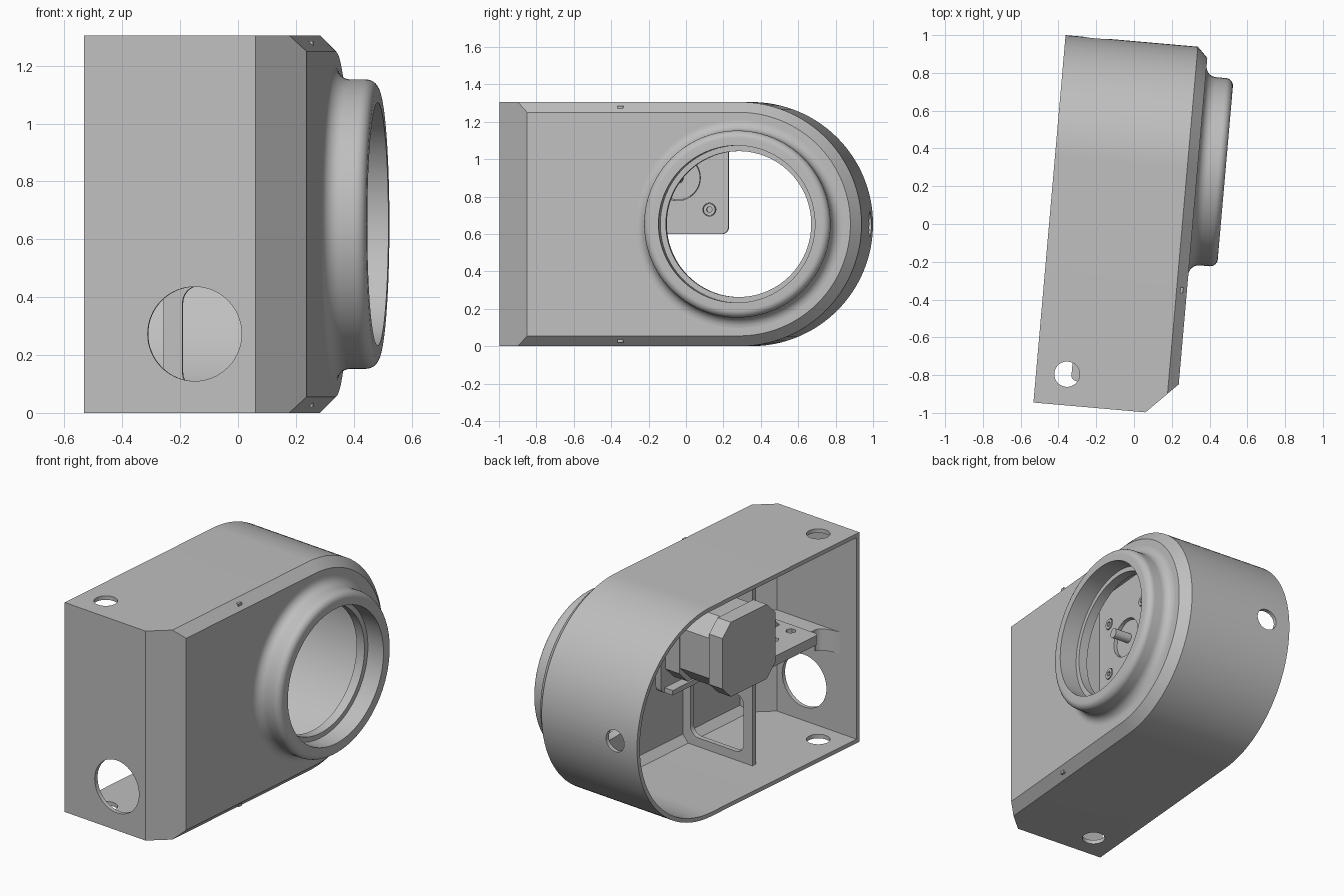
import bpy, bmesh, math
from mathutils import Vector, Matrix

cube = bpy.data.objects.get("Cube")
if cube:
    bpy.data.objects.remove(cube)

grey = bpy.data.materials.new("plain grey")
grey.use_nodes = True
colour = (0.52, 0.52, 0.52, 1)
grey.diffuse_color = colour
grey.node_tree.nodes["Principled BSDF"].inputs["Base Color"].default_value = colour

# Whole model is turned slightly about the vertical axis
TURN = Matrix.Rotation(math.radians(-5), 4, "Z")
BACK, FACE, END, H = -0.448, 0.31, -0.988, 1.305
MID, ARC_V, WALL = H / 2, 0.312, 0.025
MOTOR_V, MOTOR_Z = -0.042, 0.9


def finish(name, bm):
    bmesh.ops.recalc_face_normals(bm, faces=bm.faces)
    mesh = bpy.data.meshes.new(name)
    bm.to_mesh(mesh)
    bm.free()
    mesh.materials.append(grey)
    ob = bpy.data.objects.new(name, mesh)
    bpy.context.collection.objects.link(ob)
    ob.matrix_world = TURN
    return ob


def loft(bm, rings):
    loops = [[bm.verts.new(p) for p in ring] for ring in rings]
    for a, b in zip(loops, loops[1:]):
        for i in range(len(a)):
            j = (i + 1) % len(a)
            bm.faces.new((a[i], a[j], b[j], b[i]))
    return loops


def prism(name, points, axis, lo, hi):
    """Extrude a 2D outline along axis x, y or z."""
    place = {"x": lambda p, d: (d, p[0], p[1]),
             "y": lambda p, d: (p[0], d, p[1]),
             "z": lambda p, d: (p[0], p[1], d)}[axis]
    bm = bmesh.new()
    loops = loft(bm, [[place(p, d) for p in points] for d in (lo, hi)])
    for loop in loops:
        bm.faces.new(loop)
    return finish(name, bm)


def outline(a0, a1, b0, b1, r, steps=6):
    """Rectangle with rounded corners, or chamfered ones when steps is 1."""
    pts = []
    for k, (a, b) in enumerate([(a1 - r, b1 - r), (a0 + r, b1 - r),
                                (a0 + r, b0 + r), (a1 - r, b0 + r)]):
        for i in range(steps + 1):
            t = math.pi / 2 * (k + i / steps)
            pts.append((a + r * math.cos(t), b + r * math.sin(t)))
    return pts


def circle(a, b, r, n=48):
    return [(a + r * math.cos(2 * math.pi * i / n), b + r * math.sin(2 * math.pi * i / n))
            for i in range(n)]


def box(name, x0, x1, y0, y1, z0, z1):
    return prism(name, [(x0, y0), (x1, y0), (x1, y1), (x0, y1)], "z", z0, z1)


def cut(target, *cutters):
    for c in cutters:
        c.hide_render = True
        mod = target.modifiers.new("cut", "BOOLEAN")
        mod.operation, mod.solver, mod.object = "DIFFERENCE", "EXACT", c
        bpy.context.view_layer.objects.active = target
        bpy.ops.object.modifier_apply(modifier=mod.name)
        bpy.data.objects.remove(c)


def smooth(ob, angle=30):
    bpy.ops.object.select_all(action="DESELECT")
    ob.select_set(True)
    bpy.context.view_layer.objects.active = ob
    bpy.ops.object.shade_smooth_by_angle(angle=math.radians(angle))


def d_block(name, off, back):
    """Round-ended block with chamfered face edges, shrunk by off."""
    def ring(x, inset):
        r = MID - inset
        arc = [(x, ARC_V + r * math.cos(t), MID + r * math.sin(t))
               for t in (math.pi * (i / 64 - 0.5) for i in range(65))]
        return arc + [(x, END + off, MID + r), (x, END + off, MID - r)]
    bm = bmesh.new()
    loops = loft(bm, [ring(back, off), ring(FACE - 0.055 - off * 0.41, off),
                      ring(FACE - off, 0.055 + off * 0.59)])
    bm.faces.new(loops[0])
    bm.faces.new(loops[-1])
    normal = Vector((1, -1, 0)).normalized()
    cutres = bmesh.ops.bisect_plane(bm, geom=bm.verts[:] + bm.edges[:] + bm.faces[:],
                                    plane_co=Vector((0.147, END, 0)) - normal * off,
                                    plane_no=normal, clear_outer=True)
    edges = [e for e in cutres["geom_cut"] if isinstance(e, bmesh.types.BMEdge)]
    bmesh.ops.holes_fill(bm, edges=edges)
    return finish(name, bm)


# Hollow housing, open at the back, with its ports
housing = d_block("housing", 0, BACK)
cut(housing, d_block("cavity", WALL, BACK - 0.1),
    prism("lens_cutter", circle(ARC_V, MID, 0.49, 96), "x", 0.2, 0.4),
    prism("cable_cutter", circle(-0.064, 0.273, 0.163, 64), "y", -1.1, -0.9),
    prism("screw_cutter", circle(-0.284, -0.823, 0.067), "z", -0.1, H + 0.1),
    prism("tip_cutter", circle(-0.286, MID, 0.067), "y", 0.85, 1.1))
smooth(housing)

# Raised collar with a filleted foot, rounded rim and stepped bore: (radius, x)
profile = [(0.39, 0.285), (0.5, 0.285), (0.5, 0.3), (0.555, 0.305)]
profile += [(0.555 - 0.055 * math.sin(t), FACE + 0.055 - 0.055 * math.cos(t))
            for t in (math.pi / 2 * i / 8 for i in range(9))]
profile += [(0.46 + 0.04 * math.cos(t), 0.418 + 0.04 * math.sin(t))
            for t in (math.pi / 2 * i / 8 for i in range(9))]
profile += [(0.42, 0.458), (0.42, 0.343), (0.39, 0.343)]
bm = bmesh.new()
rings = []
for i in range(97):
    t = 2 * math.pi * i / 96
    rings.append([(x, ARC_V + r * math.cos(t), MID + r * math.sin(t)) for r, x in profile])
loft(bm, rings)
bmesh.ops.remove_doubles(bm, verts=bm.verts, dist=1e-5)
smooth(finish("collar", bm), 35)

# Inner rib with a rounded window
rib = box("rib", -0.228, 0.29, -0.342, -0.312, 0.02, H - 0.02)
cut(rib, prism("window_cutter", outline(-0.163, 0.23, 0.08, 0.44, 0.06), "y", -0.4, -0.25))
smooth(rib)

# Motor mounting plate with boss opening and screw holes
plate = prism("motor_plate", outline(-0.33, 0.23, 0.6, H - 0.02, 0.035), "x", -0.01, 0.03)
corners = [(MOTOR_V + sy * 0.17, MOTOR_Z + sz * 0.17) for sy in (-1, 1) for sz in (-1, 1)]
cut(plate, prism("boss_cutter", circle(MOTOR_V, MOTOR_Z, 0.122), "x", -0.1, 0.1),
    *[prism("hole_cutter", circle(y, z, 0.035, 24), "x", -0.1, 0.1) for y, z in corners])
smooth(plate)
box("plate_lip", -0.07, -0.01, -0.33, 0.2, 0.6, 0.63)

# Shelf with two holes, its gusset and the flared arm to the end wall
shelf = prism("shelf", outline(-0.26, 0.29, -0.856, -0.315, 0.03), "z", 0.6, 0.66)
cut(shelf, *[prism("hole_cutter", circle(-0.11, y, 0.03, 6), "z", 0.5, 0.7)
             for y in (-0.79, -0.64)])
prism("gusset", [(-0.32, 0.65), (-0.82, 0.65), (-0.32, 1.2)], "x", -0.01, 0.03)
box("shelf_link", -0.2, 0.15, -0.97, -0.84, 0.56, 0.655)
flare = [(-0.37 + 0.17 * math.sin(t), -0.9 - 0.065 * math.cos(t))
         for t in (math.pi / 2 * i / 8 for i in range(9))]
smooth(prism("wall_flare", flare + [(-0.19, -0.9), (-0.19, -0.97), (-0.37, -0.97)],
             "z", 0.52, 0.655))

# Stepper motor: end caps, slimmer core, boss, shaft and screws
for name, half, chamfer, x0, x1 in [("motor_rear_cap", 0.232, 0.075, -0.428, -0.33),
                                    ("motor_core", 0.225, 0.1, -0.34, -0.1),
                                    ("motor_front_cap", 0.232, 0.075, -0.11, -0.01)]:
    prism(name, outline(MOTOR_V - half, MOTOR_V + half, MOTOR_Z - half, MOTOR_Z + half,
                        chamfer, 1), "x", x0, x1)
smooth(prism("motor_boss", circle(MOTOR_V, MOTOR_Z, 0.118), "x", -0.02, 0.01))
smooth(prism("motor_shaft", circle(MOTOR_V, MOTOR_Z, 0.03, 24), "x", 0, 0.12))
for y, z in corners:
    screw = prism("motor_screw", circle(y, z, 0.032, 24), "x", -0.02, 0.035)
    cut(screw, prism("socket_cutter", circle(y, z, 0.016, 6), "x", 0.01, 0.1))
    smooth(screw)
